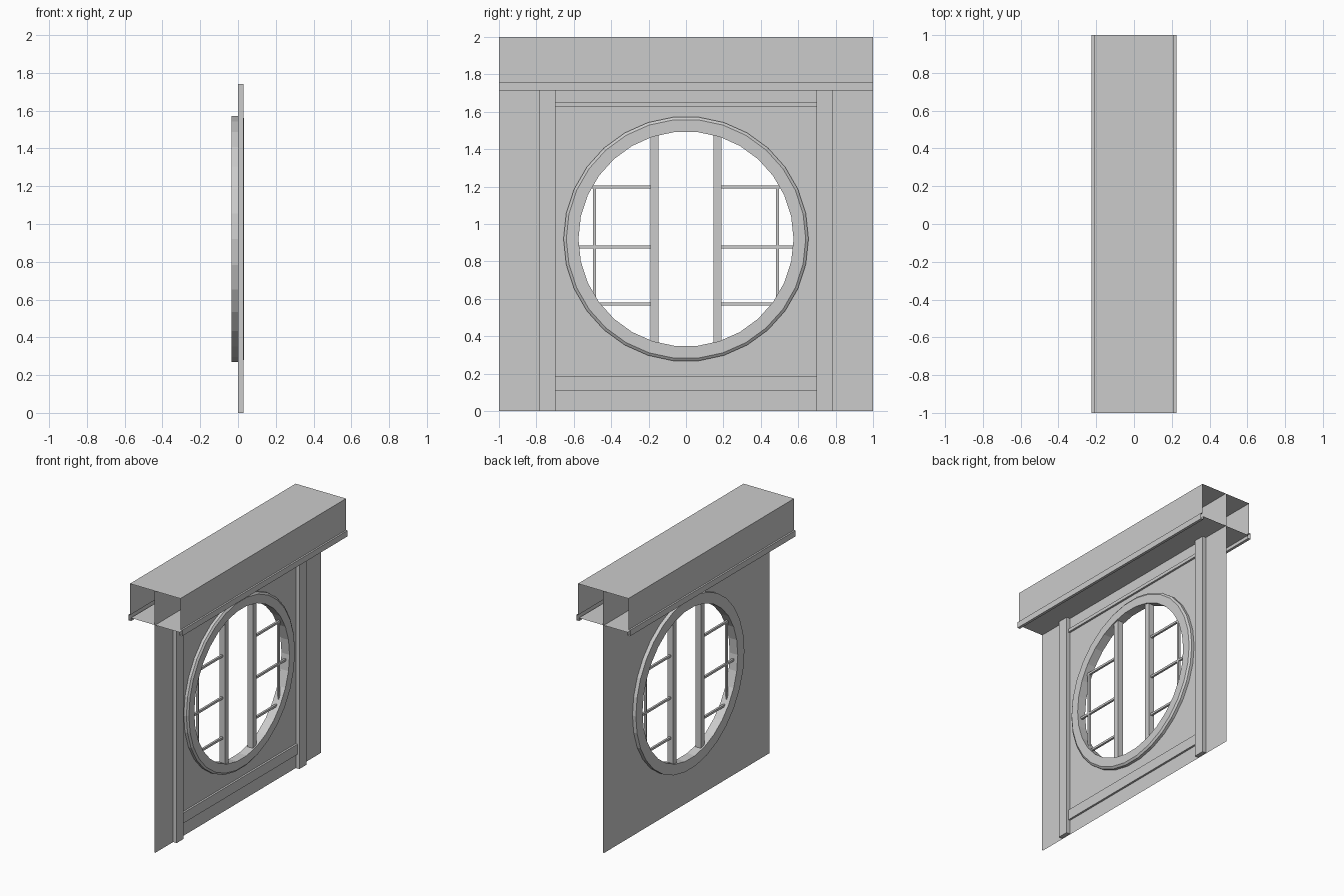
import bpy, bmesh
from math import sin, cos, pi, sqrt

if "Cube" in bpy.data.objects:
    bpy.data.objects.remove(bpy.data.objects["Cube"])

CZ, SEG = 0.92, 30          # ring centre height and side count


def make(name, verts, faces):
    me = bpy.data.meshes.new(name)
    me.from_pydata(verts, [], faces)
    ob = bpy.data.objects.new(name, me)
    bpy.context.collection.objects.link(ob)
    bm = bmesh.new()
    bm.from_mesh(me)
    bmesh.ops.recalc_face_normals(bm, faces=bm.faces)
    bm.to_mesh(me)
    bm.free()
    return ob


def box(name, x0, x1, y0, y1, z0, z1):
    v = [(x, y, z) for x in (x0, x1) for y in (y0, y1) for z in (z0, z1)]
    f = [(0, 1, 3, 2), (4, 6, 7, 5), (0, 4, 5, 1), (2, 3, 7, 6), (0, 2, 6, 4), (1, 5, 7, 3)]
    return make(name, v, f)


def strip(name, profile):
    """Open x-z profile extruded along the full width in y."""
    v = [(x, y, z) for x, z in profile for y in (-1, 1)]
    f = [(2*i, 2*i+1, 2*i+3, 2*i+2) for i in range(len(profile) - 1)]
    return make(name, v, f)


def angle(i):
    return 2 * pi * (i % SEG) / SEG


def wall(name, x):
    """Flat sheet with a round opening."""
    bm = bmesh.new()
    loops = [[(-1, 0), (1, 0), (1, 2), (-1, 2)],
             [(0.61*cos(angle(i)), CZ + 0.61*sin(angle(i))) for i in range(SEG)]]
    edges = []
    for pts in loops:
        vs = [bm.verts.new((x, y, z)) for y, z in pts]
        edges += [bm.edges.new((vs[i], vs[i-1])) for i in range(len(vs))]
    bmesh.ops.triangle_fill(bm, use_beauty=True, use_dissolve=False, edges=edges)
    me = bpy.data.meshes.new(name)
    bm.to_mesh(me)
    bm.free()
    bpy.context.collection.objects.link(bpy.data.objects.new(name, me))


# Wall skins
wall("wall_front", 0.0)
wall("wall_back", -0.006)

# Round window frame, lathed about the x axis
prof = [(-0.035, 0.575), (-0.035, 0.655), (0.022, 0.655), (0.033, 0.64), (0.033, 0.575)]
n = len(prof)
verts = [(x, r*cos(angle(i)), CZ + r*sin(angle(i))) for i in range(SEG) for x, r in prof]
faces = [(i*n + j, i*n + (j+1) % n, (i+1) % SEG*n + (j+1) % n, (i+1) % SEG*n + j)
         for i in range(SEG) for j in range(n)]
make("window_ring", verts, faces)


def reach(a):
    """Half chord length inside the ring at offset a."""
    return sqrt(0.595**2 - a*a)


# Window bars, battens: mirrored left and right
for s, side in ((-1, "left"), (1, "right")):
    def y(a, b):
        return sorted((s*a, s*b))
    h = reach(0.17)
    box("mullion_" + side, -0.022, 0.022, *y(0.147, 0.191), CZ - h, CZ + h)
    h = reach(0.488)
    box("thin_upright_" + side, -0.008, 0.008, *y(0.48, 0.496), CZ - h, 1.2)
    for z in (0.571, 0.877, 1.198):
        box("crossbar_" + side, -0.008, 0.008, *y(0.18, reach(z - CZ)), z - 0.008, z + 0.008)
    box("batten_" + side, 0, 0.03, *y(0.698, 0.783), 0, 1.74)

# Horizontal rails between the battens
box("lower_rail", 0, 0.015, -0.698, 0.698, 0.108, 0.187)
box("upper_rail", 0, 0.015, -0.698, 0.698, 1.625, 1.65)

# Open-ended beam casing with lips along the lower edges
half = [(0.213, 2), (0.213, 1.76), (0.226, 1.76), (0.226, 1.715), (0.205, 1.715), (0.205, 1.74)]
strip("beam_casing", [(-x, z) for x, z in reversed(half)] + half + [(-0.205, 1.74)])
